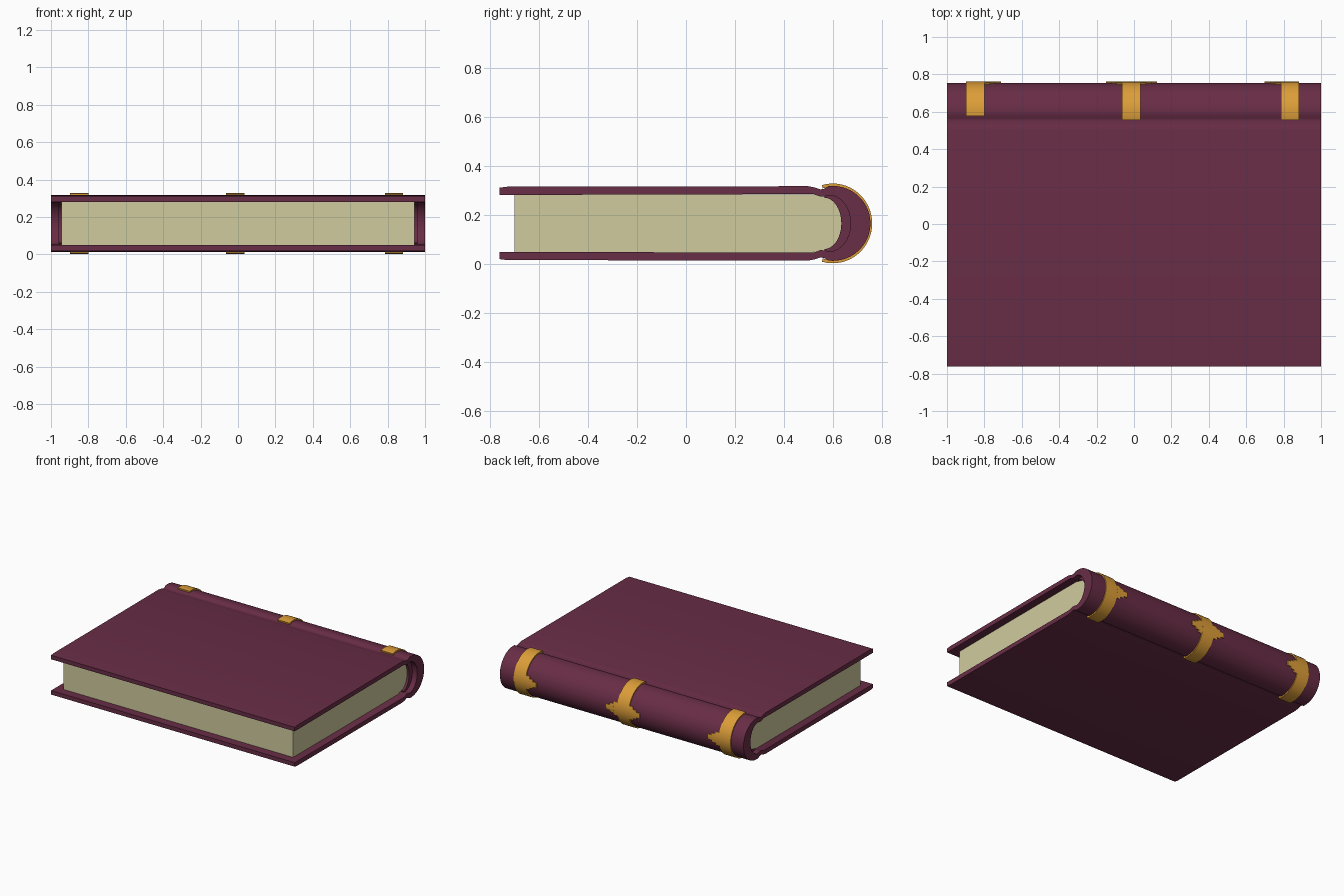
import bpy, bmesh, math

if "Cube" in bpy.data.objects:
    bpy.data.objects.remove(bpy.data.objects["Cube"])

MID = 0.165      # height of the book's middle plane
SPINE_Y = 0.60   # centre of the spine curve


def material(name, rgb):
    m = bpy.data.materials.new(name)
    m.diffuse_color = (*rgb, 1)
    m.use_nodes = True
    m.node_tree.nodes["Principled BSDF"].inputs["Base Color"].default_value = m.diffuse_color
    return m


PURPLE = material("burgundy leather", (0.14, 0.026, 0.061))
CREAM = material("cream paper", (0.63, 0.60, 0.34))
GOLD = material("gold metal", (0.72, 0.34, 0.04))


def extrude_profile(bm, pts, x0, x1):
    """Extrude a closed (y, z) profile along x, capped at both ends."""
    a = [bm.verts.new((x0, y, z)) for y, z in pts]
    b = [bm.verts.new((x1, y, z)) for y, z in pts]
    bm.faces.new(a)
    bm.faces.new(b[::-1])
    n = len(pts)
    for i in range(n):
        j = (i + 1) % n
        bm.faces.new((a[i], b[i], b[j], a[j]))


def finish(bm, name, mat, angle=35):
    bmesh.ops.recalc_face_normals(bm, faces=bm.faces[:])
    me = bpy.data.meshes.new(name)
    bm.to_mesh(me)
    bm.free()
    ob = bpy.data.objects.new(name, me)
    bpy.context.collection.objects.link(ob)
    me.materials.append(mat)
    bpy.ops.object.select_all(action='DESELECT')
    ob.select_set(True)
    bpy.context.view_layer.objects.active = ob
    bpy.ops.object.shade_smooth_by_angle(angle=math.radians(angle))
    return ob


def arc(cy, ry, rz, a0, a1, n):
    """Points on an ellipse around the middle plane, angles in degrees."""
    out = []
    for i in range(n + 1):
        t = math.radians(a0 + (a1 - a0) * i / n)
        out.append((cy + ry * math.cos(t), MID + rz * math.sin(t)))
    return out


def flip(pts):
    """Mirror points through the middle plane, in reverse order."""
    return [(y, 2 * MID - z) for y, z in reversed(pts)]


# Cover: two boards, hinge grooves and rounded spine as one C-shaped profile
outer = [(-0.763, 0.311), (-0.73, 0.315), (0.50, 0.317), (0.525, 0.312),
         (0.55, 0.304), (0.566, 0.307)]
inner = [(0.57, 0.276), (0.55, 0.274), (0.52, 0.285), (-0.763, 0.281)]
profile = (outer + arc(SPINE_Y, 0.154, 0.153, 97, -97, 28) + flip(outer)
           + flip(inner) + arc(0.585, 0.088, 0.115, -90, 90, 16) + inner)
bm = bmesh.new()
extrude_profile(bm, profile, -1, 1)
finish(bm, "cover", PURPLE)

# Spine lining, slightly recessed behind the pages
bm = bmesh.new()
extrude_profile(bm, arc(0.57, 0.108, 0.12, -90, 90, 16)
                + arc(0.565, 0.07, 0.105, 90, -90, 16), -0.96, 0.96)
finish(bm, "spine_lining", PURPLE)

# Page block with rounded back
bm = bmesh.new()
extrude_profile(bm, [(-0.70, MID - 0.118), (0.52, MID - 0.118)]
                + arc(0.575, 0.075, 0.114, -90, 90, 8)
                + [(0.52, MID + 0.118), (-0.70, MID + 0.118)], -0.943, 0.943)
finish(bm, "pages", CREAM)


# Gold bands wrapping the spine, with stepped arms pointing along it
def plate(bm, x0, x1, a0, a1):
    n = max(4, int((a1 - a0) / 7))
    extrude_profile(bm, arc(SPINE_Y, 0.161, 0.163, a0, a1, n)
                    + arc(SPINE_Y, 0.149, 0.149, a1, a0, n), x0, x1)


ARM_STEPS = [(0.0, 0.030, 18), (0.030, 0.058, 12), (0.058, 0.088, 7)]
BANDS = [("left_band", -0.898, -0.80, 98, (1,)),
         ("middle_band", -0.063, 0.035, 106, (-1, 1)),
         ("right_band", 0.785, 0.882, 106, (-1,))]
for name, x0, x1, top, sides in BANDS:
    bm = bmesh.new()
    plate(bm, x0, x1, -106, top)
    for s in sides:
        base = x1 if s > 0 else x0
        for d0, d1, half in ARM_STEPS:
            xa, xb = sorted((base + s * d0, base + s * d1))
            plate(bm, xa, xb, -half, half)
    finish(bm, name, GOLD)
